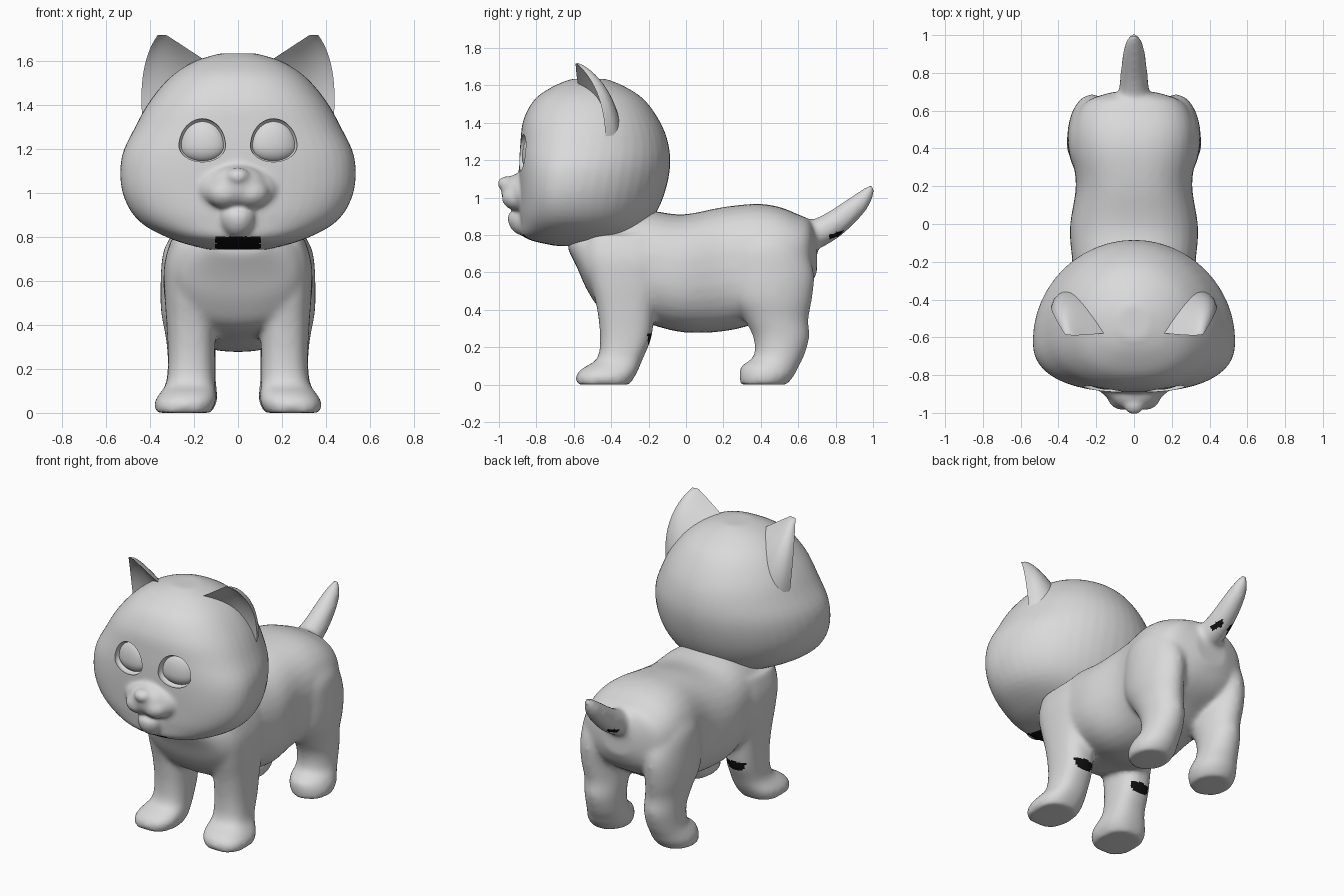
import bpy, bmesh, math
from mathutils import Matrix, Vector

if "Cube" in bpy.data.objects:
    bpy.data.objects.remove(bpy.data.objects["Cube"])

fur = bpy.data.materials.new("light_grey")
fur.diffuse_color = (0.7, 0.7, 0.7, 1)
fur.use_nodes = True
fur.node_tree.nodes["Principled BSDF"].inputs["Base Color"].default_value = fur.diffuse_color
dark = bpy.data.materials.new("black")
dark.diffuse_color = (0.005, 0.005, 0.005, 1)
dark.use_nodes = True
dark.node_tree.nodes["Principled BSDF"].inputs["Base Color"].default_value = dark.diffuse_color


def dense(rows, steps=4):
    """Catmull-Rom interpolation between rows of section parameters."""
    out = []
    for i in range(len(rows) - 1):
        a, b, c, d = (rows[max(i - 1, 0)], rows[i], rows[i + 1],
                      rows[min(i + 2, len(rows) - 1)])
        for k in range(steps):
            t = k / steps
            out.append([0.5 * (2 * q + (r - p) * t + (2 * p - 5 * q + 4 * r - s) * t * t
                        + (3 * q - p - 3 * r + s) * t ** 3) for p, q, r, s in zip(a, b, c, d)])
    return out + [list(rows[-1])]


def oval(n, count=32):
    """Points of a unit superellipse."""
    for i in range(count):
        a = 2 * math.pi * i / count
        c, s = math.cos(a), math.sin(a)
        yield (math.copysign(abs(c) ** (2 / n), c), math.copysign(abs(s) ** (2 / n), s))


def skin(bm, rings, side=1):
    vs = [[bm.verts.new((p[0] * side, p[1], p[2])) for p in r] for r in rings]
    n = len(vs[0])
    for a, b in zip(vs, vs[1:]):
        for i in range(n):
            bm.faces.new((a[i], a[(i + 1) % n], b[(i + 1) % n], b[i]))
    bm.faces.new(vs[0])
    bm.faces.new(vs[-1])


def ellipsoid(bm, centre, radii, turn=0, below=1):
    """Ellipsoid; 'below' scales the height of its lower half."""
    m = Matrix.Translation(centre) @ Matrix.Rotation(turn, 4, 'Z') @ Matrix.Diagonal((*radii, 1))
    for v in bmesh.ops.create_uvsphere(bm, u_segments=32, v_segments=20, radius=1, matrix=m)['verts']:
        if v.co.z < centre[2]:
            v.co.z = centre[2] + (v.co.z - centre[2]) * below


def make(name, bm):
    bmesh.ops.recalc_face_normals(bm, faces=bm.faces)
    me = bpy.data.meshes.new(name)
    bm.to_mesh(me)
    bm.free()
    ob = bpy.data.objects.new(name, me)
    bpy.context.collection.objects.link(ob)
    return ob


def fuse(ob, voxel, iterations):
    """Blend overlapping volumes into one soft skin."""
    r = ob.modifiers.new("fuse", 'REMESH')
    r.mode = 'VOXEL'
    r.voxel_size = voxel
    s = ob.modifiers.new("soften", 'SMOOTH')
    s.factor = 0.5
    s.iterations = iterations


def finish(ob, angle=40, is_dark=None):
    dg = bpy.context.evaluated_depsgraph_get()
    me = bpy.data.meshes.new_from_object(ob.evaluated_get(dg))
    ob.modifiers.clear()
    ob.data = me
    me.materials.clear()
    me.materials.append(fur)
    if is_dark:
        me.materials.append(dark)
    for p in me.polygons:
        p.material_index = int(bool(is_dark and is_dark(p.center)))
    bpy.ops.object.select_all(action='DESELECT')
    ob.select_set(True)
    bpy.context.view_layer.objects.active = ob
    bpy.ops.object.shade_smooth_by_angle(angle=math.radians(angle))


# Body: torso sections along y (y, bottom, top, half width)
bm = bmesh.new()
torso = [(-.63, .72, .80, .13), (-.58, .62, .83, .22), (-.52, .49, .85, .285),
         (-.43, .385, .88, .31), (-.22, .33, .93, .325), (-.02, .28, .91, .34),
         (.2, .285, .95, .308), (.38, .33, .967, .33), (.5, .40, .95, .325),
         (.6, .46, .91, .295), (.66, .52, .88, .235), (.70, .60, .80, .11)]
skin(bm, [[(w * u, y, (b + t) / 2 + (t - b) / 2 * v) for u, v in oval(2.4)]
          for y, b, t, w in dense(torso)])

# Legs: sections along z (z, inner x, outer x, front y, back y)
front_leg = [(0, .125, .375, -.585, -.30), (.05, .10, .38, -.588, -.27), (.09, .10, .355, -.55, -.25),
             (.14, .105, .325, -.475, -.23), (.25, .105, .318, -.46, -.185), (.4, .105, .325, -.475, -.165),
             (.55, .12, .335, -.51, -.13), (.68, .15, .335, -.53, -.11), (.8, .18, .30, -.52, -.15)]
hind_leg = [(0, .12, .35, .29, .54), (.05, .095, .36, .285, .58), (.10, .095, .345, .295, .605),
            (.15, .10, .325, .36, .63), (.25, .10, .32, .36, .66), (.35, .10, .33, .31, .655),
            (.46, .10, .35, .24, .675), (.6, .09, .352, .22, .685), (.75, .09, .335, .25, .63),
            (.87, .12, .25, .36, .55)]
for rows, power in ((front_leg, 2.5), (hind_leg, 2.0)):
    for side in (1, -1):
        skin(bm, [[((x0 + x1) / 2 + (x1 - x0) / 2 * u, (y0 + y1) / 2 + (y1 - y0) / 2 * v, z)
                   for u, v in oval(power)] for z, x0, x1, y0, y1 in dense(rows)], side)

# Tail: tilted sections (y, z, radius)
tail = [(.60, .79, .10), (.70, .81, .082), (.80, .865, .072), (.90, .945, .06),
        (.965, 1.01, .042), (1.0, 1.06, .018)]
skin(bm, [[(r * u, y - .6 * r * v, z + .8 * r * v) for u, v in oval(2, 20)]
          for y, z, r in dense(tail)])
body = make("body_legs_tail", bm)
fuse(body, .014, 14)
# Small dark flecks behind the front legs and beside the tail
finish(body, 40, lambda c: abs(c.x) > .15 and -.205 < c.y < -.165 and .215 < c.z < .275
       or .025 < abs(c.x) and .77 < c.y < .84 and abs(c.z - .80 - .4 * (c.y - .8)) < .012)

# Head: sections along z (z, half width, front y, back y, y of widest point)
bm = bmesh.new()
skull = [(.742, .13, -.70, -.47, -.58), (.785, .29, -.86, -.28, -.60), (.87, .448, -.885, -.19, -.62),
         (1.0, .525, -.89, -.122, -.63), (1.16, .53, -.892, -.085, -.61), (1.3, .468, -.885, -.097, -.57),
         (1.42, .40, -.868, -.147, -.54), (1.53, .305, -.805, -.23, -.52), (1.6, .195, -.70, -.34, -.52),
         (1.635, .08, -.61, -.43, -.52)]
skin(bm, [[(w * u, c + (c - f if v < 0 else b - c) * v, z)
           for u, v in (list(oval(2, 48))[:24] + list(oval(2.4, 48))[24:])]
          for z, w, f, b, c in dense(skull)])

# Muzzle, nose and chin
ellipsoid(bm, (0, -.85, 1.02), (.19, .105, .115))
ellipsoid(bm, (0, -.88, 1.03), (.14, .108, .10))
ellipsoid(bm, (0, -.955, 1.075), (.055, .053, .04))
ellipsoid(bm, (0, -.86, .895), (.085, .095, .05), 0, 2)
for side in (1, -1):
    ellipsoid(bm, (side * .06, -.9, 1.0), (.085, .085, .07))
head = make("head", bm)
fuse(head, .011, 10)

# Eye sockets cut into the face
bm = bmesh.new()
for side in (1, -1):
    ellipsoid(bm, (side * .162, -.868, 1.213), (.108, .055, .125), side * .15, .6)
cutter = make("socket_cutter", bm)
cutter.hide_render = True
cut = head.modifiers.new("sockets", 'BOOLEAN')
cut.operation = 'DIFFERENCE'
cut.solver = 'EXACT'
cut.object = cutter
# Dark patch under the jaw
finish(head, 40, lambda c: abs(c.x) < .1 and c.z < .802 and -.9 < c.y < -.7)
bpy.data.objects.remove(cutter)

# Eyeballs
bm = bmesh.new()
for side in (1, -1):
    ellipsoid(bm, (side * .162, -.825, 1.213), (.105, .05, .12), side * .15, .6)
finish(make("eyeballs", bm))


def bezier(a, b, c, t):
    return Vector(a) * (1 - t) ** 2 + Vector(b) * 2 * t * (1 - t) + Vector(c) * t * t


# Ears: cupped in front, bulging into the skull behind
bm = bmesh.new()
rings = []
for k in range(17):
    t = k / 16
    inner = bezier((.10, -.57, 1.57), (.22, -.588, 1.65), (.325, -.59, 1.718), t)
    outer = bezier((.43, -.43, 1.29), (.465, -.43, 1.58), (.365, -.585, 1.718), t)

    def bow(u, depth, power, floor=0):
        push = Vector((.25, 1, .05)) * (depth * (1 - t) ** .7 + floor) * math.sin(math.pi * u) ** power
        return inner.lerp(outer, u) + push
    rings.append([bow(i / 12, .125, .7, .012) for i in range(13)]
                 + [bow(i / 12, .055, 1) for i in range(11, 0, -1)])
for side in (1, -1):
    skin(bm, rings, side)
finish(make("ears", bm), 60)
